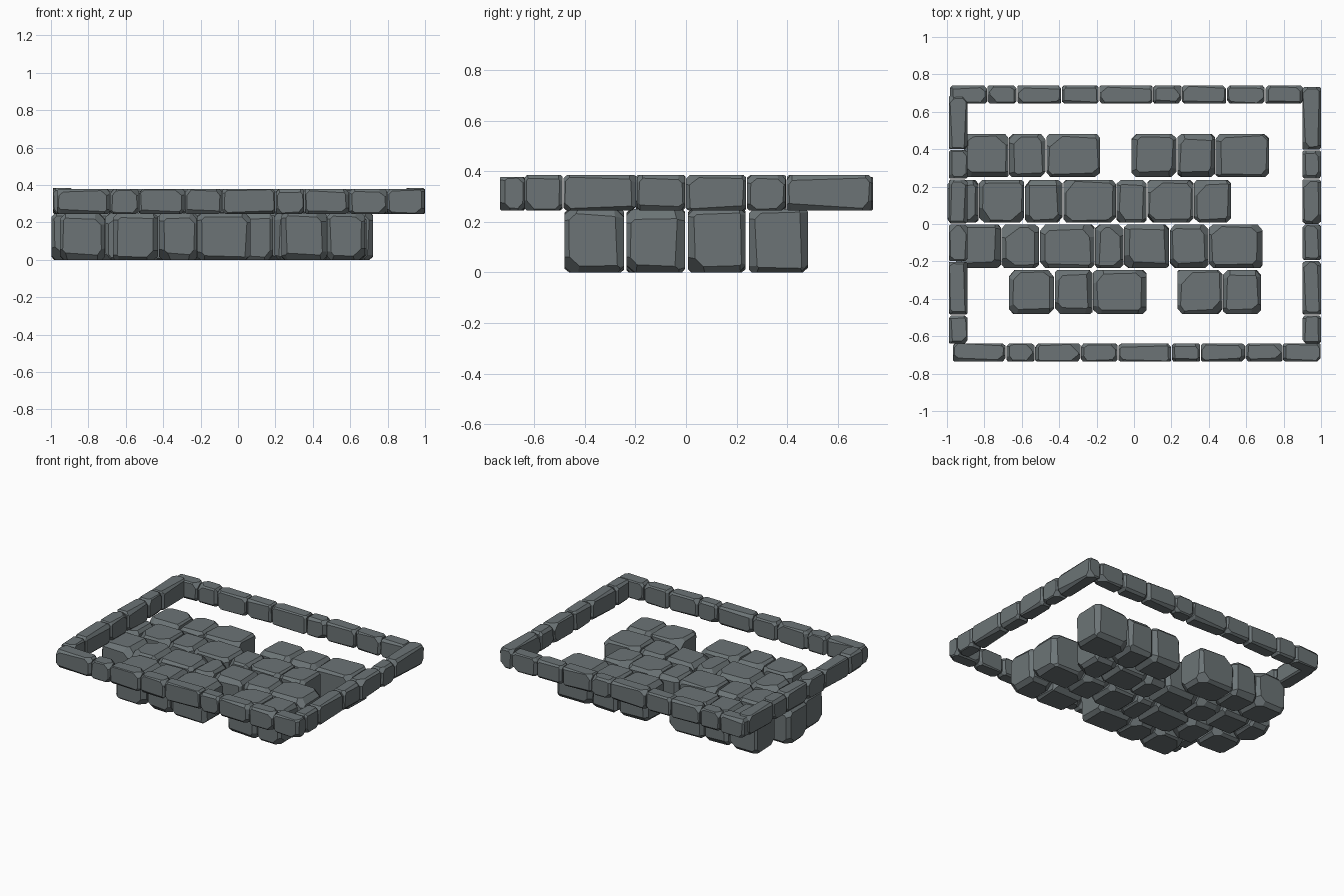
import bpy, bmesh, random
from mathutils import Vector

if "Cube" in bpy.data.objects:
    bpy.data.objects.remove(bpy.data.objects["Cube"])

random.seed(7)
stone = bpy.data.materials.new("slate grey stone")
stone.diffuse_color = (0.15, 0.175, 0.182, 1)
stone.use_nodes = True
stone.node_tree.nodes["Principled BSDF"].inputs["Base Color"].default_value = stone.diffuse_color


def cut(bm, co, no):
    """Slice a convex block with a plane and cap the opening."""
    geom = bm.verts[:] + bm.edges[:] + bm.faces[:]
    bmesh.ops.bisect_plane(bm, geom=geom, plane_co=co, plane_no=no,
                           dist=1e-5, clear_outer=True)
    rim = [e for e in bm.edges if e.is_boundary]
    if rim:
        bmesh.ops.holes_fill(bm, edges=rim, sides=0)


def add_block(bm_all, lo, hi, chamfer, corner):
    """Chiselled block: uneven edge chamfers and chipped corners."""
    c = (Vector(lo) + Vector(hi)) / 2
    h = (Vector(hi) - Vector(lo)) / 2
    bm = bmesh.new()
    bmesh.ops.create_cube(bm, size=2)
    for v in bm.verts:
        v.co = Vector(v.co[i] * h[i] for i in range(3))
    # edges
    for a, b in ((0, 1), (0, 2), (1, 2)):
        for sa in (-1, 1):
            for sb in (-1, 1):
                d = random.uniform(*chamfer)
                p, n = Vector(), Vector()
                p[a], p[b] = sa * (h[a] - d), sb * h[b]
                k = random.uniform(0.75, 1.3)
                n[a], n[b] = sa, sb * k
                n[3 - a - b] = random.uniform(-0.06, 0.06)
                cut(bm, p, n.normalized())
    # corners
    for sx in (-1, 1):
        for sy in (-1, 1):
            for sz in (-1, 1):
                d = random.uniform(*corner)
                n = Vector((sx * random.uniform(.8, 1.2),
                            sy * random.uniform(.8, 1.2),
                            sz * random.uniform(.8, 1.2)))
                p = Vector((sx * h.x, sy * h.y, sz * (h.z - d)))
                cut(bm, p, n.normalized())
    bmesh.ops.recalc_face_normals(bm, faces=bm.faces[:])
    vmap = {v: bm_all.verts.new(v.co + c) for v in bm.verts}
    for f in bm.faces:
        bm_all.faces.new([vmap[v] for v in f.verts])
    bm.free()


def build_row(name, axis, runs, side, z, chamfer, corner):
    """Row of blocks along axis 0 (x) or 1 (y); each run lists its joints."""
    bm = bmesh.new()
    for joints in runs:
        for a, b in zip(joints, joints[1:]):
            a, b = a + 0.002, b - 0.002
            if axis == 0:
                lo, hi = (a, side[0], z[0]), (b, side[1], z[1])
            else:
                lo, hi = (side[0], a, z[0]), (side[1], b, z[1])
            add_block(bm, lo, hi, chamfer, corner)
    me = bpy.data.meshes.new(name)
    bm.to_mesh(me)
    bm.free()
    me.materials.append(stone)
    bpy.context.collection.objects.link(bpy.data.objects.new(name, me))


# Floor paving: four rows of deep blocks
paving = [
    ("paving_row_back", [(-.91, -.67, -.47, -.18), (-.015, .23, .435, .725)], (.25, .482)),
    ("paving_row_mid_back", [(-1, -.83, -.585, -.38, -.095, .07, .32, .52)], (.008, .236)),
    ("paving_row_mid_front", [(-.955, -.71, -.505, -.21, -.055, .19, .4, .69)], (-.236, -.004)),
    ("paving_row_front", [(-.67, -.425, -.22, .07), (.23, .475, .68)], (-.48, -.245)),
]
for name, runs, side in paving:
    build_row(name, 0, runs, side, (0, .25), (.012, .032), (.045, .085))

# Raised rim around the floor
small = ((.006, .018), (.025, .05))
build_row("rim_front", 0, [(-.97, -.685, -.53, -.285, -.085, .2, .355, .595, .795, 1)],
          (-.735, -.638), (.245, .378), *small)
build_row("rim_back", 0, [(-.985, -.785, -.625, -.388, -.187, .1, .255, .495, .7, .905)],
          (.643, .74), (.245, .378), *small)
build_row("rim_left", 1, [(-.64, -.487, -.2, 0, .24, .398, .69)],
          (-.99, -.89), (.245, .385), *small)
build_row("rim_right", 1, [(-.64, -.487, -.195, -.002, .24, .395, .735)],
          (.9, 1), (.245, .385), *small)
